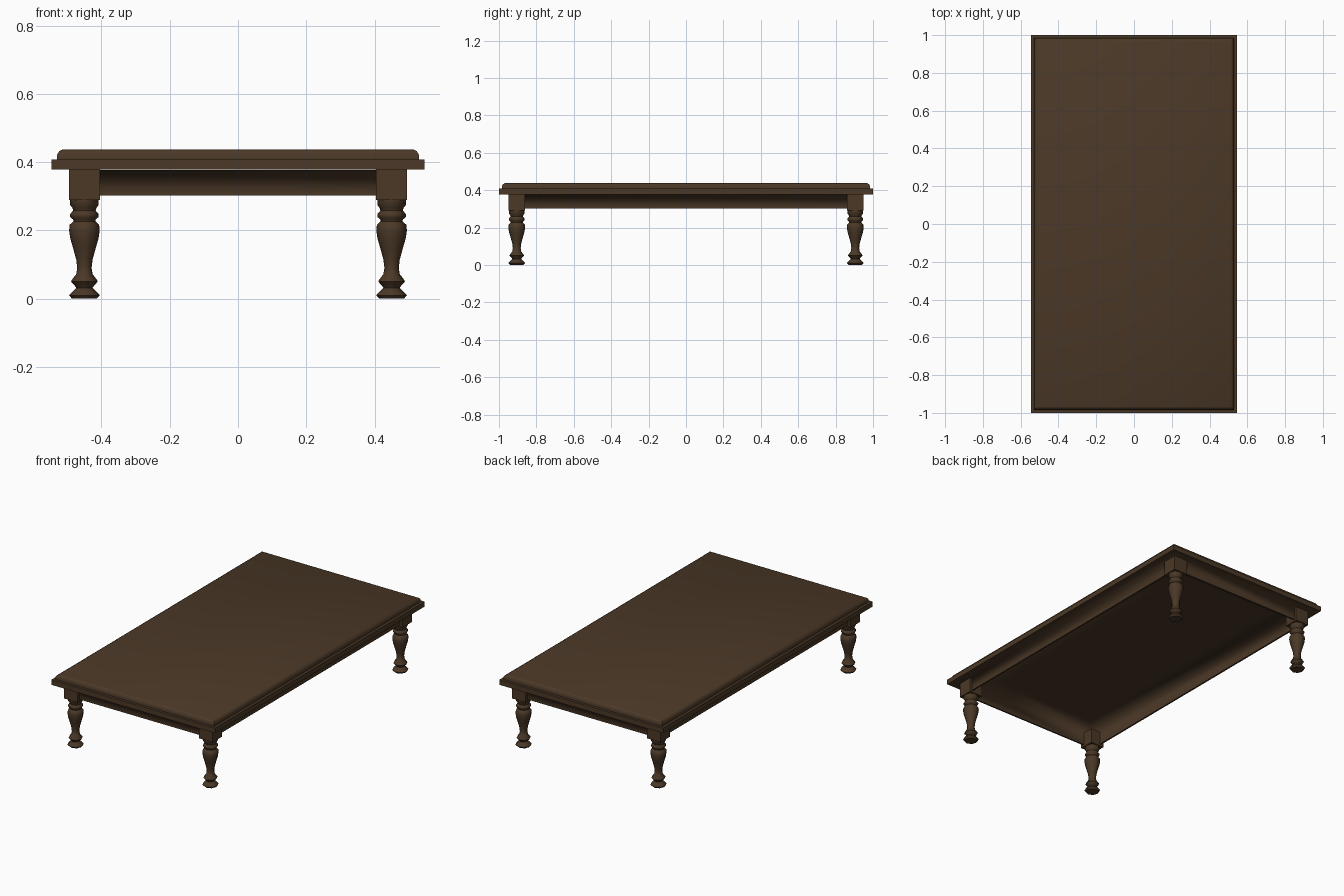
import bpy, bmesh, math

if "Cube" in bpy.data.objects:
    bpy.data.objects.remove(bpy.data.objects["Cube"])

wood = bpy.data.materials.new("dark wood")
wood.diffuse_color = (0.070, 0.040, 0.020, 1)
wood.use_nodes = True
wood.node_tree.nodes["Principled BSDF"].inputs["Base Color"].default_value = wood.diffuse_color
HX, HY = 0.546, 1.0


def finish(name, bm, smooth_angle=None):
    me = bpy.data.meshes.new(name)
    bm.to_mesh(me)
    bm.free()
    me.materials.append(wood)
    ob = bpy.data.objects.new(name, me)
    bpy.context.collection.objects.link(ob)
    if smooth_angle:
        bpy.ops.object.select_all(action='DESELECT')
        bpy.context.view_layer.objects.active = ob
        ob.select_set(True)
        bpy.ops.object.shade_smooth_by_angle(angle=math.radians(smooth_angle))
    return ob


def loft(rings, cap_start=True, cap_end=True):
    """Bridge equal-length rings of points into a surface."""
    bm = bmesh.new()
    vs = [[bm.verts.new(p) for p in r] for r in rings]
    n = len(vs[0])
    for a, b in zip(vs, vs[1:]):
        for i in range(n):
            j = (i + 1) % n
            bm.faces.new((a[i], a[j], b[j], b[i]))
    if cap_start:
        bm.faces.new(vs[0][::-1])
    if cap_end:
        bm.faces.new(vs[-1])
    return bm


def rect(inset, z):
    x, y = HX - inset, HY - inset
    return [(-x, -y, z), (x, -y, z), (x, y, z), (-x, y, z)]


# table top: wide lower slab, stepped upper slab with a rounded rim
bm = loft([rect(0, 0.378), rect(0, 0.408), rect(0.016, 0.408), rect(0.016, 0.422),
           rect(0.022, 0.432), rect(0.033, 0.438)])
bmesh.ops.recalc_face_normals(bm, faces=bm.faces)
finish("table_top", bm, 35)

# apron: thin frame under the top, with softly shaded junction to the underside
bm = loft([rect(0.01, 0.3775), rect(0.066, 0.3775), rect(0.066, 0.302),
           rect(0.076, 0.302), rect(0.076, 0.3775), rect(0.22, 0.3775)],
          False, True)
for f in bm.faces:
    f.smooth = True
for f in bm.faces:
    f.normal_update()
# underside must face down
if [f for f in bm.faces if len(f.verts) == 4][-1].normal.z > 0:
    bmesh.ops.reverse_faces(bm, faces=bm.faces)
for e in bm.edges:
    zs = [v.co.z for v in e.verts]
    if max(zs) < 0.31 or abs(zs[0] - zs[1]) > 0.05:
        e.smooth = False
finish("apron", bm)

# legs: square block above a turned baluster
PROFILE = [(0.036, 0), (0.045, 0.010), (0.042, 0.014), (0.024, 0.032), (0.028, 0.038),
           (0.039, 0.050), (0.037, 0.055), (0.024, 0.072), (0.021, 0.090), (0.024, 0.115),
           (0.033, 0.148), (0.041, 0.175), (0.045, 0.200), (0.043, 0.217), (0.032, 0.227),
           (0.033, 0.232), (0.042, 0.240), (0.042, 0.248), (0.033, 0.258), (0.035, 0.266),
           (0.042, 0.275), (0.042, 0.291)]
SIDES = 8
for sy, fb in ((-1, "front"), (1, "back")):
    for sx, lr in ((-1, "left"), (1, "right")):
        cx, cy = sx * 0.45, sy * 0.905
        rings = [[(cx + r * math.cos(2 * math.pi * i / SIDES),
                   cy + r * math.sin(2 * math.pi * i / SIDES), z)
                  for i in range(SIDES)] for r, z in PROFILE]
        finish(f"{fb}_{lr}_leg", loft(rings), 50)
        h = 0.045
        sq = [(-h, -h), (h, -h), (h, h), (-h, h)]
        finish(f"{fb}_{lr}_leg_block",
               loft([[(cx + x, cy + y, z) for x, y in sq] for z in (0.29, 0.378)]))
